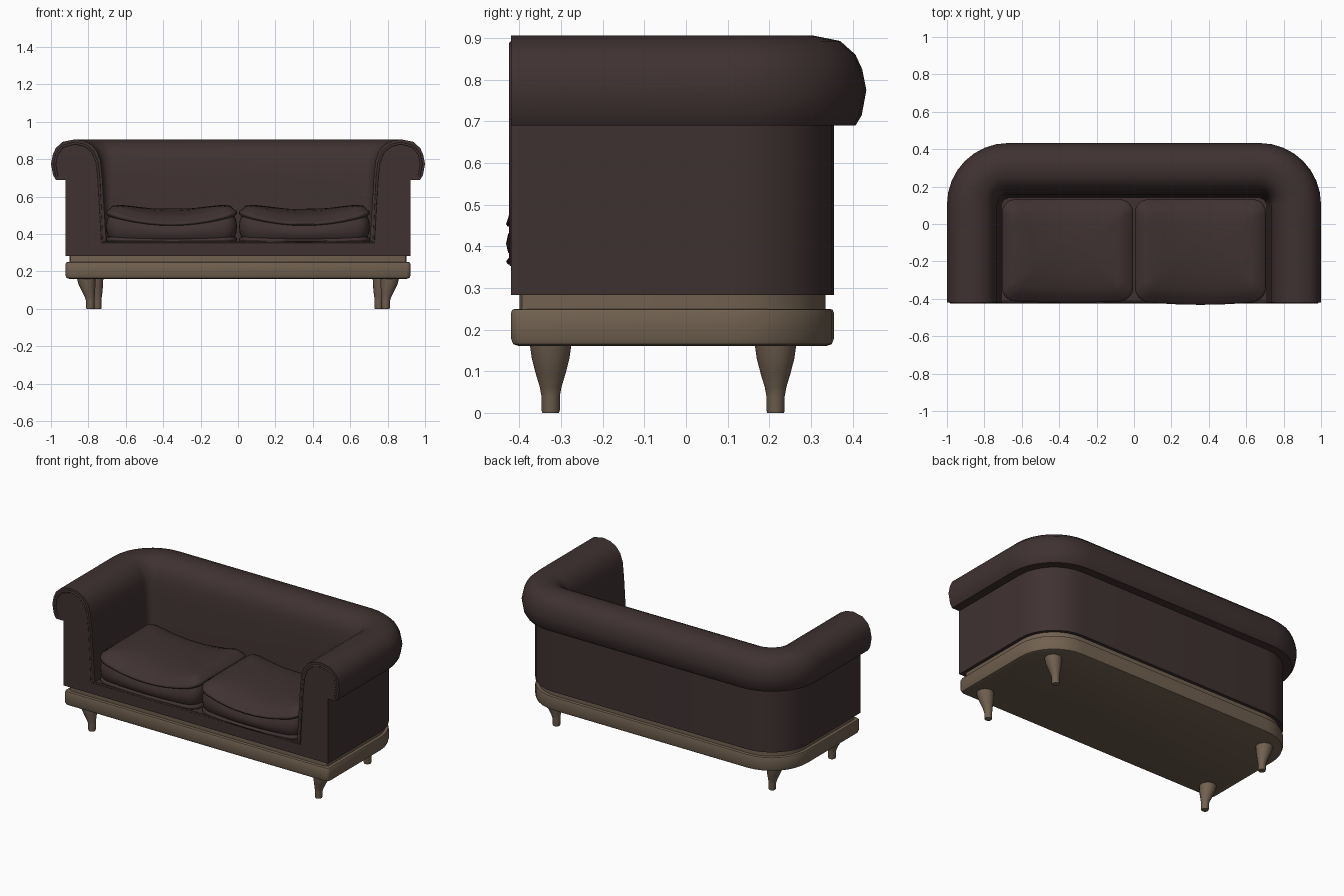
import bpy, bmesh, math

if "Cube" in bpy.data.objects:
    bpy.data.objects.remove(bpy.data.objects["Cube"])

W, BACK, FRONT, R = 0.922, 0.355, -0.42, 0.25   # body half width, back, front, corner radius


def material(name, color):
    m = bpy.data.materials.new(name)
    m.diffuse_color = (*color, 1)
    m.use_nodes = True
    m.node_tree.nodes["Principled BSDF"].inputs["Base Color"].default_value = m.diffuse_color
    return m


leather = material("dark brown leather", (0.050, 0.031, 0.031))
wood = material("weathered wood", (0.165, 0.118, 0.080))


def loft(name, rings, mat, sharp=40):
    """Skin closed rings of points, cap both ends, smooth by angle."""
    bm = bmesh.new()
    vr = [[bm.verts.new(p) for p in ring] for ring in rings]
    n = len(vr[0])
    for a, b in zip(vr, vr[1:]):
        for i in range(n):
            j = (i + 1) % n
            bm.faces.new((a[i], a[j], b[j], b[i]))
    bm.faces.new(vr[0])
    bm.faces.new(vr[-1])
    bmesh.ops.recalc_face_normals(bm, faces=bm.faces[:])
    for f in bm.faces:
        f.smooth = True
    for e in bm.edges:
        e.smooth = e.calc_face_angle(0) < math.radians(sharp)
    me = bpy.data.meshes.new(name)
    bm.to_mesh(me)
    bm.free()
    me.materials.append(mat)
    ob = bpy.data.objects.new(name, me)
    bpy.context.collection.objects.link(ob)
    return ob


def u_path(off, front=FRONT, steps=8):
    """U-shaped plan line, pushed outward by off: right arm, back, left arm."""
    half = [(W + off, front)]
    for k in range(steps + 1):
        a = math.pi / 2 * k / steps
        half.append((W - R + (R + off) * math.cos(a), BACK - R + (R + off) * math.sin(a)))
    return half + [(-x, y) for x, y in reversed(half)]


# Arms and back: one rolled section swept round the U
section = [(0, 0.283), (0, 0.69), (0.052, 0.69), (0.067, 0.715), (0.078, 0.775),
           (0.068, 0.825), (0.052, 0.86), (0.015, 0.893), (-0.05, 0.906),
           (-0.10, 0.898), (-0.14, 0.877), (-0.17, 0.84), (-0.187, 0.79),
           (-0.196, 0.70), (-0.217, 0.36), (-0.217, 0.283)]
lines = [[(x, y, z) for x, y in u_path(off)] for off, z in section]
loft("arms_and_back", list(zip(*lines)), leather, 50)


def box_ring(x, y0, y1, z):
    return [(-x, y0, z), (x, y0, z), (x, y1, z), (-x, y1, z)]


# Seat deck between the arms
loft("seat_deck", [box_ring(0.73, FRONT, 0.18, 0.283), box_ring(0.715, FRONT, 0.18, 0.352),
                   box_ring(0.71, FRONT + 0.008, 0.18, 0.36)], leather)

# Piping round the arm fronts and along the seat edge
half = [(0.045, 0.705), (0.058, 0.77), (0.048, 0.825), (0.015, 0.868), (-0.05, 0.886),
        (-0.105, 0.873), (-0.145, 0.84), (-0.168, 0.785), (-0.178, 0.70), (-0.196, 0.357)]
pts = [(W + o, z) for o, z in half]
pts += [(-x, z) for x, z in reversed(pts)]
curve = bpy.data.curves.new("front_piping", 'CURVE')
curve.dimensions = '3D'
curve.bevel_depth = 0.007
curve.bevel_resolution = 2
curve.use_fill_caps = True
sp = curve.splines.new('POLY')
sp.points.add(len(pts) - 1)
for p, (x, z) in zip(sp.points, pts):
    p.co = (x, FRONT + 0.002, z, 1)
sp.use_smooth = True
curve.materials.append(leather)
bpy.context.collection.objects.link(bpy.data.objects.new("front_piping", curve))


# Wooden base: recessed plinth over a rail with softened edges
def base_ring(off, z):
    body = u_path(off, FRONT - off + 0.02)
    (x, y) = body[0]
    return [(p[0], p[1], z) for p in body] + [
        (-x + 0.006, y - 0.014, z), (-x + 0.02, y - 0.02, z),
        (x - 0.02, y - 0.02, z), (x - 0.006, y - 0.014, z)]


loft("base_plinth", [base_ring(-0.02, 0.24), base_ring(-0.02, 0.29)], wood)
loft("base_rail", [base_ring(-0.02, 0.16), base_ring(-0.005, 0.165), base_ring(0, 0.178),
                   base_ring(0, 0.24), base_ring(-0.003, 0.248), base_ring(-0.012, 0.25)], wood)


# Seat cushions: rounded rectangles with seam beads and a sagging top
def rounded_rect(a, b, r, edge=8, corner=5):
    out = []
    arcs = []
    for k, (sx, sy) in enumerate(((1, 1), (-1, 1), (-1, -1), (1, -1))):
        arcs.append([(sx * (a - r) + r * math.cos(math.pi / 2 * (k + i / corner)),
                      sy * (b - r) + r * math.sin(math.pi / 2 * (k + i / corner)))
                     for i in range(corner + 1)])
    for k in range(4):
        out += arcs[k]
        p, q = arcs[k][-1], arcs[(k + 1) % 4][0]
        out += [(p[0] + (q[0] - p[0]) * i / edge, p[1] + (q[1] - p[1]) * i / edge)
                for i in range(1, edge)]
    return out


layers = [(0.03, 0.352), (0.004, 0.358), (0.0, 0.368), (0.004, 0.378), (0.012, 0.382),
          (0.004, 0.40), (0.0, 0.43), (0.004, 0.46), (0.013, 0.482), (0.003, 0.488),
          (0.0, 0.497), (0.004, 0.507), (0.014, 0.513), (0.035, 0.538), (0.08, 0.553),
          (0.15, 0.561), (0.24, 0.563)]


def cushion(name, cx, bulge):
    A, B = 0.35, 0.272
    rings = []
    for inset, z in layers:
        t = (z - 0.352) / 0.2
        ring = []
        for x, y in rounded_rect(A - inset, B - inset, max(0.07 - inset * 0.5, 0.02)):
            u, v = x / A, y / B
            front = max(-v, 0) ** 2 * (1 - u * u)
            dz = t * (0.055 * u * u - 0.03) - 0.03 * front * t
            ring.append((cx + x, -0.14 + y - bulge * front, z + dz))
        rings.append(ring)
    loft(name, rings, leather, 60)


cushion("left_seat_cushion", -0.355, 0.008)
cushion("right_seat_cushion", 0.355, 0.02)

# Tapered curved legs, front pair set wider than the rear pair
taper = [(0.0, 0.02, 0.0), (0.0, 0.022, 0.006), (0.0, 0.022, 0.04), (0.15, 0.026, 0.062),
         (0.45, 0.036, 0.095), (0.8, 0.045, 0.13), (1.0, 0.05, 0.165)]
for place, x, y, lean in (("front", 0.79, -0.325, 0.022), ("rear", 0.752, 0.215, 0.018)):
    for side, s in (("left", -1), ("right", 1)):
        rings = [[(s * (x + lean * k) + r * math.cos(i * math.pi / 8),
                   y + r * math.sin(i * math.pi / 8), z) for i in range(16)]
                 for k, r, z in taper]
        loft(f"{place}_{side}_leg", rings, wood, 50)
